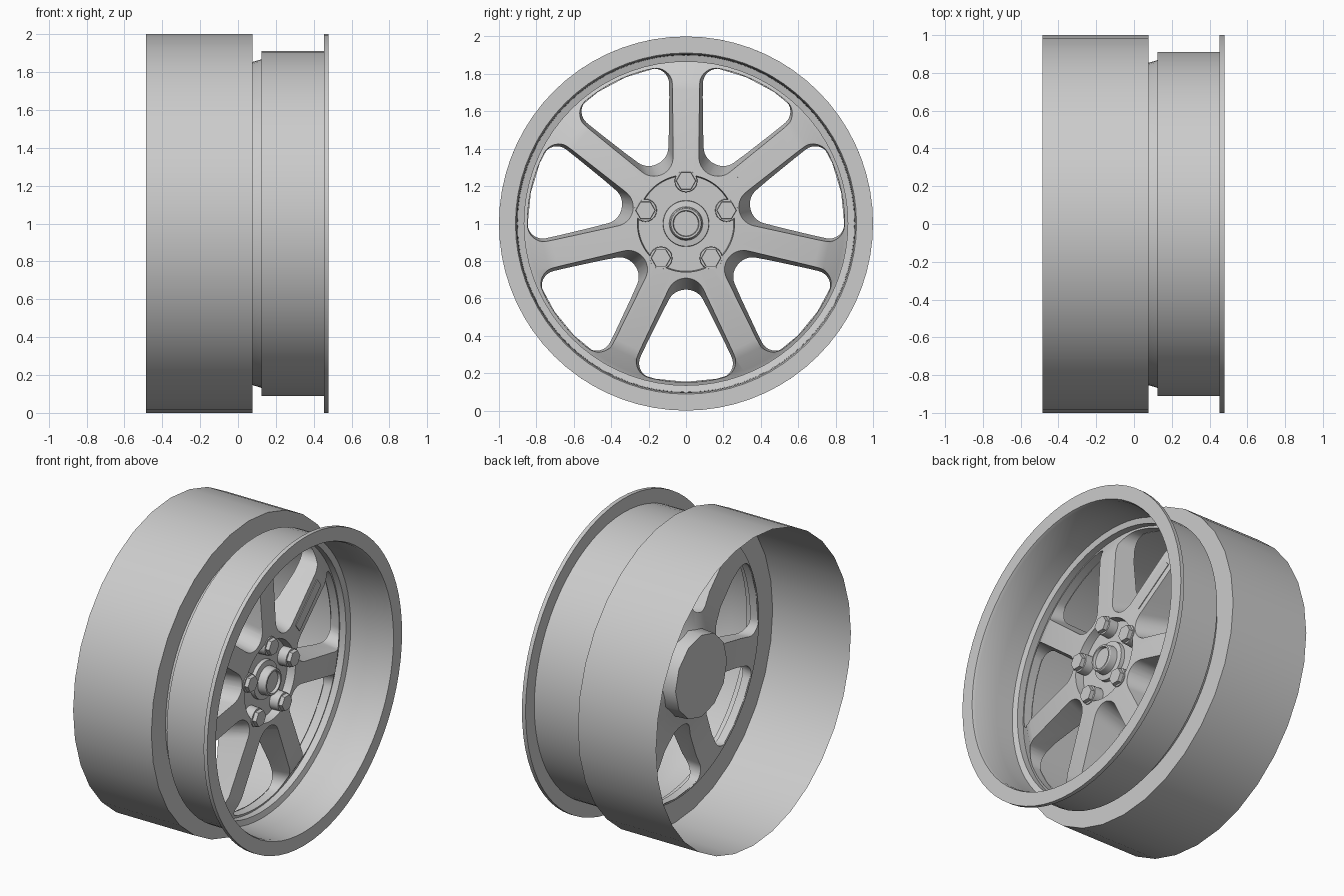
import bpy, bmesh, math
from math import sin, cos, pi, radians
from mathutils import Matrix, Vector

cube = bpy.data.objects.get("Cube")
if cube:
    bpy.data.objects.remove(cube, do_unlink=True)

grey = bpy.data.materials.new("light_grey_metal")
grey.use_nodes = True
grey.diffuse_color = (0.6, 0.6, 0.6, 1)
grey.node_tree.nodes["Principled BSDF"].inputs["Base Color"].default_value = (0.6, 0.6, 0.6, 1)

SPOKES = 7
HALF = pi / SPOKES
AXLE = Vector((0, 0, 1))


def smooth_by_angle(obj, angle):
    bpy.ops.object.select_all(action="DESELECT")
    obj.select_set(True)
    bpy.context.view_layer.objects.active = obj
    bpy.ops.object.shade_smooth_by_angle(angle=radians(angle))


def finish(name, bm, smooth=30):
    """Turn a bmesh into a named object on the axle."""
    bmesh.ops.recalc_face_normals(bm, faces=bm.faces)
    mesh = bpy.data.meshes.new(name)
    bm.to_mesh(mesh)
    bm.free()
    mesh.materials.append(grey)
    obj = bpy.data.objects.new(name, mesh)
    obj.location = AXLE
    bpy.context.collection.objects.link(obj)
    if smooth:
        smooth_by_angle(obj, smooth)
    return obj


def revolve(name, profile, steps, closed=False, smooth=30):
    """Spin (x, radius) points around the axle."""
    bm = bmesh.new()
    verts = [bm.verts.new((x, 0, r)) for x, r in profile]
    pairs = list(zip(verts, verts[1:]))
    if closed:
        pairs.append((verts[-1], verts[0]))
    edges = [bm.edges.new(p) for p in pairs]
    bmesh.ops.spin(bm, geom=verts + edges, cent=(0, 0, 0), axis=(1, 0, 0),
                   angle=2 * pi, steps=steps, use_merge=False)
    bmesh.ops.remove_doubles(bm, verts=bm.verts, dist=0.0005)
    return finish(name, bm, smooth)


def around(radius, angle):
    """Point in the wheel plane, angle measured from +y towards +z."""
    return radius * cos(angle), radius * sin(angle)


def arc(centre, radius, start, end, steps):
    return [(centre[0] + radius * cos(start + (end - start) * i / steps),
             centre[1] + radius * sin(start + (end - start) * i / steps))
            for i in range(steps + 1)]


def window_outline(width, apex, outer, corner):
    """Rounded opening between two spokes, pointing along the first axis."""
    a = HALF
    tip = (apex * sin(a) - width) / (1 - sin(a))
    t = math.sqrt((outer - corner) ** 2 - (width + corner) ** 2)
    cx = t * cos(a) + (width + corner) * sin(a)
    cy = t * sin(a) - (width + corner) * cos(a)
    phi = math.atan2(cy, cx)
    points = arc((0, 0), outer, -phi, phi, 14)
    points += arc((cx, cy), corner, phi, pi / 2 + a, 8)[1:]
    points += arc((apex + tip, 0), tip, pi / 2 + a, 1.5 * pi - a, 14)
    points += arc((cx, -cy), corner, 1.5 * pi - a, 2 * pi - phi, 8)[:-1]
    return points


# Wide inner barrel with its inward shoulder
revolve("inner_barrel", [(-0.485, 1), (0.077, 1), (0.077, 0.846)], 32)

# Deep outer lip with flange and a narrow ledge beside the spokes
revolve("outer_lip", [(0.125, 0.91), (0.453, 0.91), (0.453, 1), (0.479, 1),
                      (0.479, 0.912), (0.46, 0.905), (0.3, 0.902), (0.18, 0.9),
                      (0.17, 0.865), (0.125, 0.865)], 72, closed=True)

# Spoked centre: a turned disc with drafted windows cut through it
spokes = revolve("spokes", [(0.175, 0), (0.175, 0.255), (0.23, 0.26), (0.2, 0.72),
                            (0.185, 0.77), (0.135, 0.845), (0.125, 0.868), (0.11, 0.863),
                            (0.072, 0.852), (0.07, 0.78), (0.075, 0.68), (0.06, 0.5),
                            (0.025, 0.36), (-0.01, 0.28), (-0.03, 0.25), (-0.03, 0)],
                 84, smooth=0)

bm = bmesh.new()
front = window_outline(0.058, 0.27, 0.85, 0.08)
back = window_outline(0.128, 0.42, 0.845, 0.08)
for k in range(SPOKES):
    turn = Matrix.Rotation(-pi / 2 + 2 * HALF * k, 3, "X")
    rings = [[bm.verts.new(turn @ Vector((x, u, v))) for u, v in outline]
             for x, outline in ((0.3, front), (-0.2, back))]
    n = len(front)
    for i in range(n):
        j = (i + 1) % n
        bm.faces.new((rings[0][i], rings[0][j], rings[1][j], rings[1][i]))
    bm.faces.new(rings[0])
    bm.faces.new(rings[1][::-1])
cutter = finish("window_cutter", bm, 0)
cutter.hide_render = True
cut = spokes.modifiers.new("windows", "BOOLEAN")
cut.object = cutter
cut.solver = "EXACT"
bpy.context.view_layer.objects.active = spokes
bpy.context.view_layer.update()
bpy.ops.object.modifier_apply(modifier="windows")
bpy.data.objects.remove(cutter, do_unlink=True)
smooth_by_angle(spokes, 25)

# Hub boss at the back
revolve("hub_back", [(-0.11, 0), (-0.11, 0.265), (0.05, 0.275), (0.05, 0)], 12)

# Centre cap with raised collar
revolve("centre_cap", [(0.16, 0.125), (0.2, 0.122), (0.205, 0.09), (0.252, 0.085),
                       (0.258, 0.08), (0.258, 0.07), (0.24, 0.066), (0.24, 0)], 40)

# Five wheel bolts: round washer and hexagonal head
bm = bmesh.new()
for k in range(5):
    y, z = around(0.228, pi / 2 + 2 * pi * k / 5)
    for sides, radius, x0, x1 in ((24, 0.062, 0.16, 0.235), (6, 0.054, 0.23, 0.26)):
        place = Matrix.Translation(((x0 + x1) / 2, y, z)) @ Matrix.Rotation(pi / 2, 4, "Y")
        bmesh.ops.create_cone(bm, cap_ends=True, segments=sides, radius1=radius,
                              radius2=radius * 0.95, depth=x1 - x0, matrix=place)
finish("wheel_bolts", bm)

# Thin plate lying on the upper right spoke
bm = bmesh.new()
y, z = around(0.53, pi / 2 - 2 * HALF)
place = (Matrix.Translation((0.2124, y, z)) @ Matrix.Rotation(pi / 2 - 2 * HALF, 4, "X")
         @ Matrix.Rotation(radians(3.7), 4, "Z") @ Matrix.Diagonal((0.009, 0.32, 0.065, 1)))
bmesh.ops.create_cube(bm, size=1, matrix=place)
finish("spoke_plate", bm, 0)
